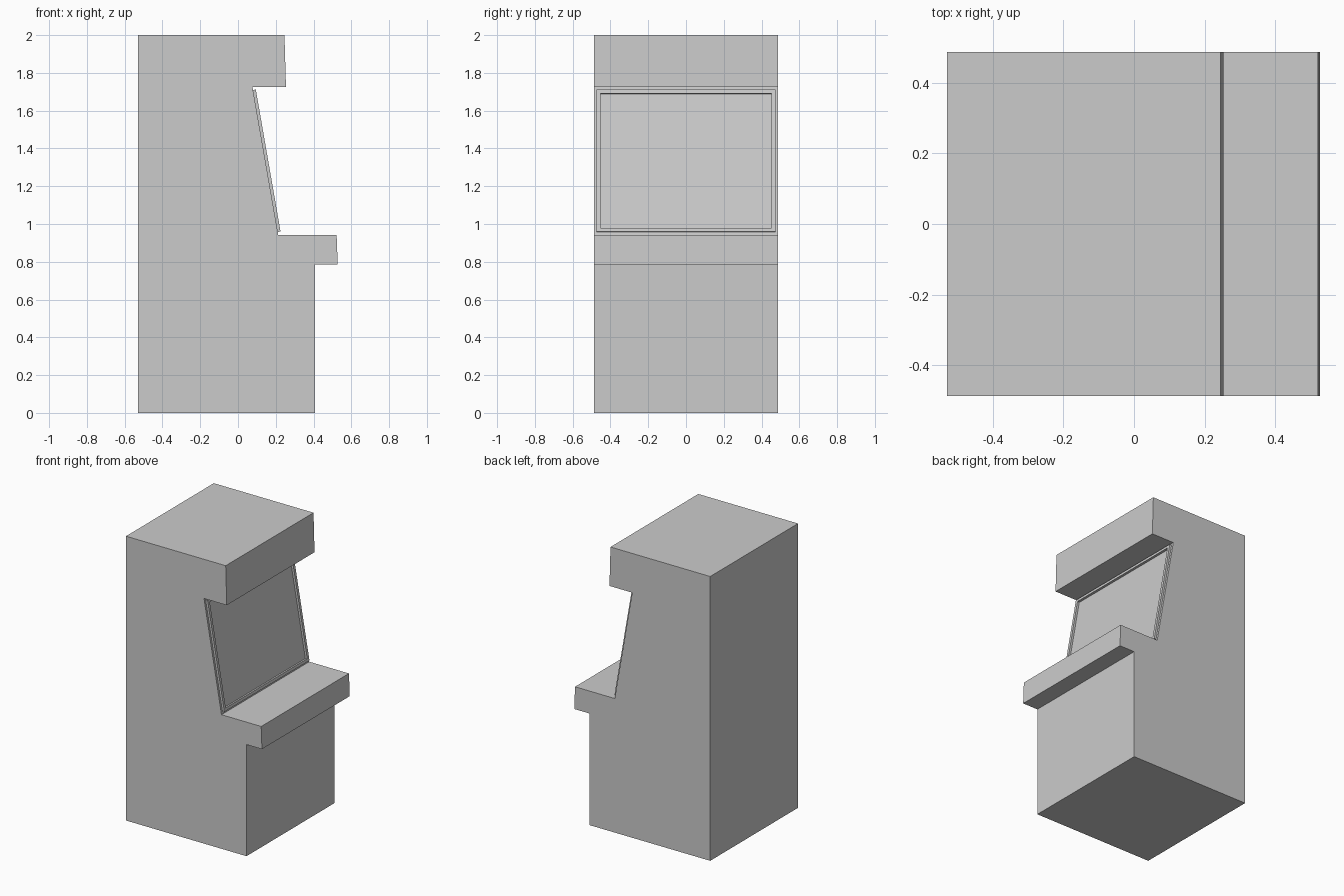
import bpy
import bmesh

if "Cube" in bpy.data.objects:
    bpy.data.objects.remove(bpy.data.objects["Cube"])

HALF_WIDTH = 0.488

# Side profile (x, z); the screen slope runs from point SLOPE to SLOPE + 1
PROFILE = [(-0.53, 0.0), (0.408, 0.0), (0.408, 0.785),    # base and front
           (0.528, 0.785), (0.522, 0.943),                # control shelf
           (0.213, 0.943), (0.077, 1.724),                # screen slope
           (0.254, 1.724), (0.246, 2.0), (-0.53, 2.0)]    # overhanging top
SLOPE = 5


def raise_face(bm, face, inset, depth):
    """Inset a face, then push its middle along the normal with square walls."""
    bmesh.ops.inset_individual(bm, faces=[face], thickness=inset, use_even_offset=True)
    normal = face.normal.copy()
    new = bmesh.ops.extrude_discrete_faces(bm, faces=[face])["faces"][0]
    bmesh.ops.translate(bm, verts=new.verts, vec=normal * depth)
    new.normal_update()
    return new


bm = bmesh.new()

# Cabinet shell: two profile sides joined by strips
near = [bm.verts.new((x, -HALF_WIDTH, z)) for x, z in PROFILE]
far = [bm.verts.new((x, HALF_WIDTH, z)) for x, z in PROFILE]
bm.faces.new(near)
bm.faces.new(far[::-1])
count = len(PROFILE)
strips = [bm.faces.new((near[i], far[i], far[(i + 1) % count], near[(i + 1) % count]))
          for i in range(count)]
bmesh.ops.recalc_face_normals(bm, faces=bm.faces)
bm.normal_update()

# Raised screen bezel, then the recessed screen inside it
bezel = raise_face(bm, strips[SLOPE], 0.015, 0.015)
raise_face(bm, bezel, 0.02, -0.015)

mesh = bpy.data.meshes.new("arcade_cabinet")
bm.to_mesh(mesh)
bm.free()
cabinet = bpy.data.objects.new("arcade_cabinet", mesh)
bpy.context.collection.objects.link(cabinet)
